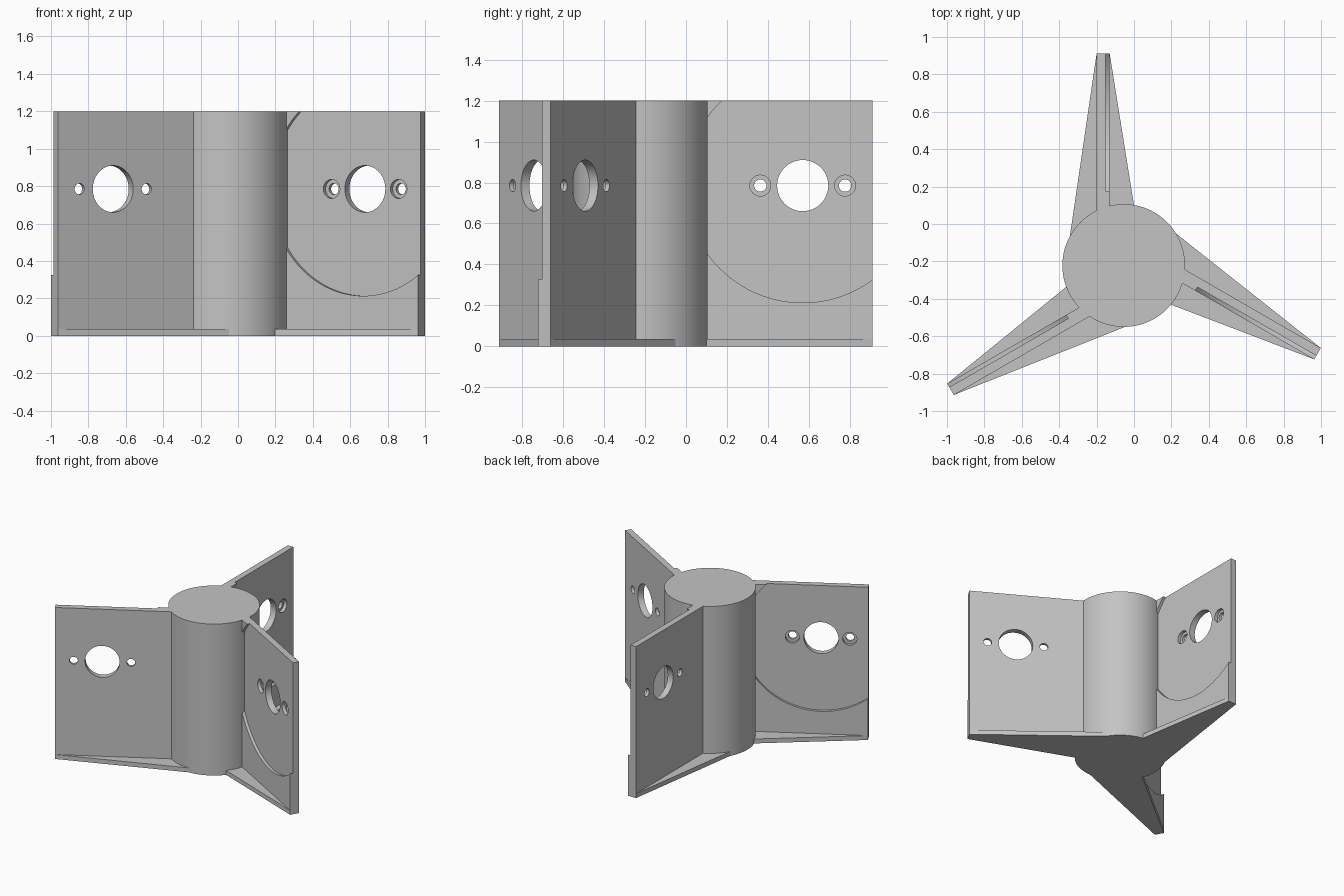
import bpy, bmesh, math
from mathutils import Matrix, Vector

if "Cube" in bpy.data.objects:
    bpy.data.objects.remove(bpy.data.objects["Cube"])

CENTRE = Vector((-0.055, -0.222, 0))   # axis of the hub
HUB_R, HEIGHT, BASE_T = 0.328, 1.2, 0.035
X0, X1, X_POCKET = -0.145, -0.075, -0.097   # fin faces, measured from the hub axis
TIP = 1.133
HOLE_Y, HOLE_Z = 0.792, 0.785

grey = bpy.data.materials.new("light_grey")
grey.diffuse_color = (0.55, 0.55, 0.55, 1)
grey.use_nodes = True
grey.node_tree.nodes["Principled BSDF"].inputs["Base Color"].default_value = grey.diffuse_color


def add_object(name, bm):
    bmesh.ops.recalc_face_normals(bm, faces=bm.faces)
    mesh = bpy.data.meshes.new(name)
    bm.to_mesh(mesh)
    bm.free()
    mesh.materials.append(grey)
    ob = bpy.data.objects.new(name, mesh)
    bpy.context.collection.objects.link(ob)
    return ob


def prism(name, outline, z0, z1):
    bm = bmesh.new()
    face = bm.faces.new([bm.verts.new((x, y, z0)) for x, y in outline])
    up = bmesh.ops.extrude_face_region(bm, geom=[face])["geom"]
    bmesh.ops.translate(bm, vec=(0, 0, z1 - z0),
                        verts=[v for v in up if isinstance(v, bmesh.types.BMVert)])
    return add_object(name, bm)


def cylinder(name, radius, depth, matrix, sides):
    bm = bmesh.new()
    bmesh.ops.create_cone(bm, cap_ends=True, segments=sides, radius1=radius,
                          radius2=radius, depth=depth, matrix=matrix)
    return add_object(name, bm)


def cross_cutter(name, radius, y, x_from, x_to, sides=48):
    m = Matrix.Translation(((x_from + x_to) / 2, y, HOLE_Z)) @ Matrix.Rotation(math.pi / 2, 4, 'Y')
    ob = cylinder(name, radius, x_to - x_from, m, sides)
    ob.hide_render = True
    return ob


def smooth(ob):
    bpy.ops.object.select_all(action='DESELECT')
    ob.select_set(True)
    bpy.context.view_layer.objects.active = ob
    bpy.ops.object.shade_smooth_by_angle(angle=math.radians(30))


# central hub
hub = cylinder("hub", HUB_R, HEIGHT, Matrix.Translation((0, 0, HEIGHT / 2)), 96)
hub.location = CENTRE
smooth(hub)

# one fin: plate with round pocket, large hole and two counterbored screw holes
fin = prism("fin_1", [(X0, 0.2), (X1, 0.2), (X1, TIP), (X0, TIP)], BASE_T, HEIGHT)
cutters = [cross_cutter("pocket_cutter", 0.572, HOLE_Y, X_POCKET, 0.1, 128),
           cross_cutter("large_hole_cutter", 0.125, HOLE_Y, -0.3, 0.1)]
for side in (-1, 1):
    y = HOLE_Y + side * 0.207
    cutters.append(cross_cutter("screw_hole_cutter", 0.03, y, -0.3, 0.1))
    cutters.append(cross_cutter("counterbore_cutter", 0.051, y, X_POCKET - 0.025, 0.1))
for c in cutters:
    mod = fin.modifiers.new(c.name, 'BOOLEAN')
    mod.operation, mod.solver, mod.object = 'DIFFERENCE', 'EXACT', c
bpy.context.view_layer.update()
cut_mesh = bpy.data.meshes.new_from_object(
    fin.evaluated_get(bpy.context.evaluated_depsgraph_get()))
fin.modifiers.clear()
fin.data = cut_mesh
for c in cutters:
    bpy.data.objects.remove(c)
smooth(fin)

# tapered foot plate under the fin, running tangentially into the hub
foot = prism("foot_plate_1", [(X0, TIP), (-0.29, 0.142), (0, 0.1), (0.055, 0.322), (X1, TIP)],
             0, BASE_T)

# three arms at 120 degrees
for part in (fin, foot):
    part.location = CENTRE
    for i in (1, 2):
        twin = part.copy()
        twin.name = part.name[:-1] + str(i + 1)
        twin.rotation_euler.z = math.radians(120 * i)
        bpy.context.collection.objects.link(twin)
